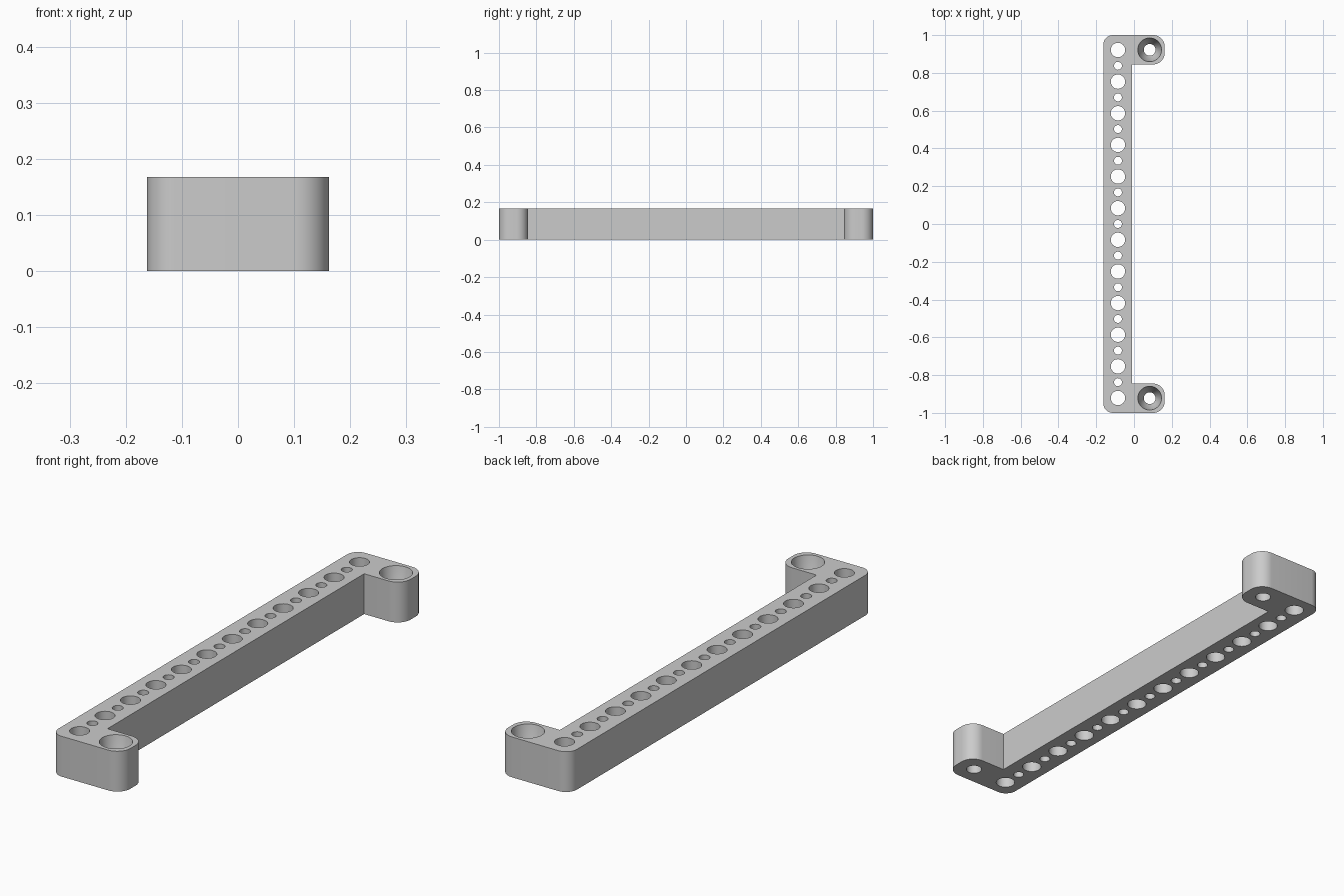
import bpy, bmesh, math

cube = bpy.data.objects.get("Cube")
if cube:
    bpy.data.objects.remove(cube, do_unlink=True)

HEIGHT = 0.168
PITCH = 0.1675
HOLE_X, EAR_X, EAR_Y = -0.085, 0.083, 0.922

grey = bpy.data.materials.new("plain grey")
grey.use_nodes = True
colour = (0.6, 0.6, 0.6, 1)
grey.diffuse_color = colour
grey.node_tree.nodes["Principled BSDF"].inputs["Base Color"].default_value = colour


def make_object(name, bm):
    bmesh.ops.recalc_face_normals(bm, faces=bm.faces)
    mesh = bpy.data.meshes.new(name)
    bm.to_mesh(mesh)
    bm.free()
    mesh.materials.append(grey)
    obj = bpy.data.objects.new(name, mesh)
    bpy.context.collection.objects.link(obj)
    return obj


def rounded(x, y, r, sx, sy, steps=12):
    """Points of a rounded corner at (x, y), bulging towards sx, sy."""
    arc = [(i / steps) * math.pi / 2 for i in range(steps + 1)]
    pts = [(x - sx * r + sx * r * math.cos(a), y - sy * r + sy * r * math.sin(a)) for a in arc]
    return pts if sx * sy > 0 else pts[::-1]


def lathe_hole(bm, x, y, profile, sides=40):
    """Closed cutter through (radius, z) rings."""
    rings = [[bm.verts.new((x + r * math.cos(math.tau * i / sides),
                            y + r * math.sin(math.tau * i / sides), z))
              for i in range(sides)] for r, z in profile]
    bm.faces.new(rings[0][::-1])
    bm.faces.new(rings[-1])
    for low, high in zip(rings, rings[1:]):
        for i in range(sides):
            j = (i + 1) % sides
            bm.faces.new((low[i], low[j], high[j], high[i]))


# Bracket outline: long bar with a rounded ear at each end
outline = (rounded(-0.162, -1, 0.05, -1, -1) + rounded(0.162, -1, 0.06, 1, -1)
           + rounded(0.162, -0.845, 0.06, 1, 1) + [(-0.01, -0.845), (-0.01, 0.845)]
           + rounded(0.162, 0.845, 0.06, 1, -1) + rounded(0.162, 1, 0.06, 1, 1)
           + rounded(-0.162, 1, 0.05, -1, 1))
bm = bmesh.new()
base = bm.faces.new([bm.verts.new((x, y, 0)) for x, y in outline])
top = bmesh.ops.extrude_face_region(bm, geom=[base])
bmesh.ops.translate(bm, vec=(0, 0, HEIGHT),
                    verts=[v for v in top["geom"] if isinstance(v, bmesh.types.BMVert)])
bracket = make_object("bracket", bm)

# Alternating large and small through holes along the bar
bm = bmesh.new()
for i in range(23):
    radius = 0.021 if i % 2 else 0.038
    lathe_hole(bm, HOLE_X, (i - 11) * PITCH / 2, [(radius, -0.05), (radius, HEIGHT + 0.05)])

# Recessed screw holes in the ears
for side in (-1, 1):
    lathe_hole(bm, EAR_X, side * EAR_Y,
               [(0.031, -0.05), (0.031, 0.05), (0.047, 0.08), (0.063, HEIGHT),
                (0.063, HEIGHT + 0.05)])
cutter = make_object("hole_cutter", bm)
cutter.hide_render = True

cut = bracket.modifiers.new("holes", "BOOLEAN")
cut.operation = "DIFFERENCE"
cut.solver = "EXACT"
cut.object = cutter
bpy.ops.object.select_all(action="DESELECT")
bpy.context.view_layer.objects.active = bracket
bracket.select_set(True)
bpy.ops.object.modifier_apply(modifier=cut.name)
bpy.data.objects.remove(cutter, do_unlink=True)
bpy.ops.object.shade_smooth_by_angle(angle=math.radians(25))
